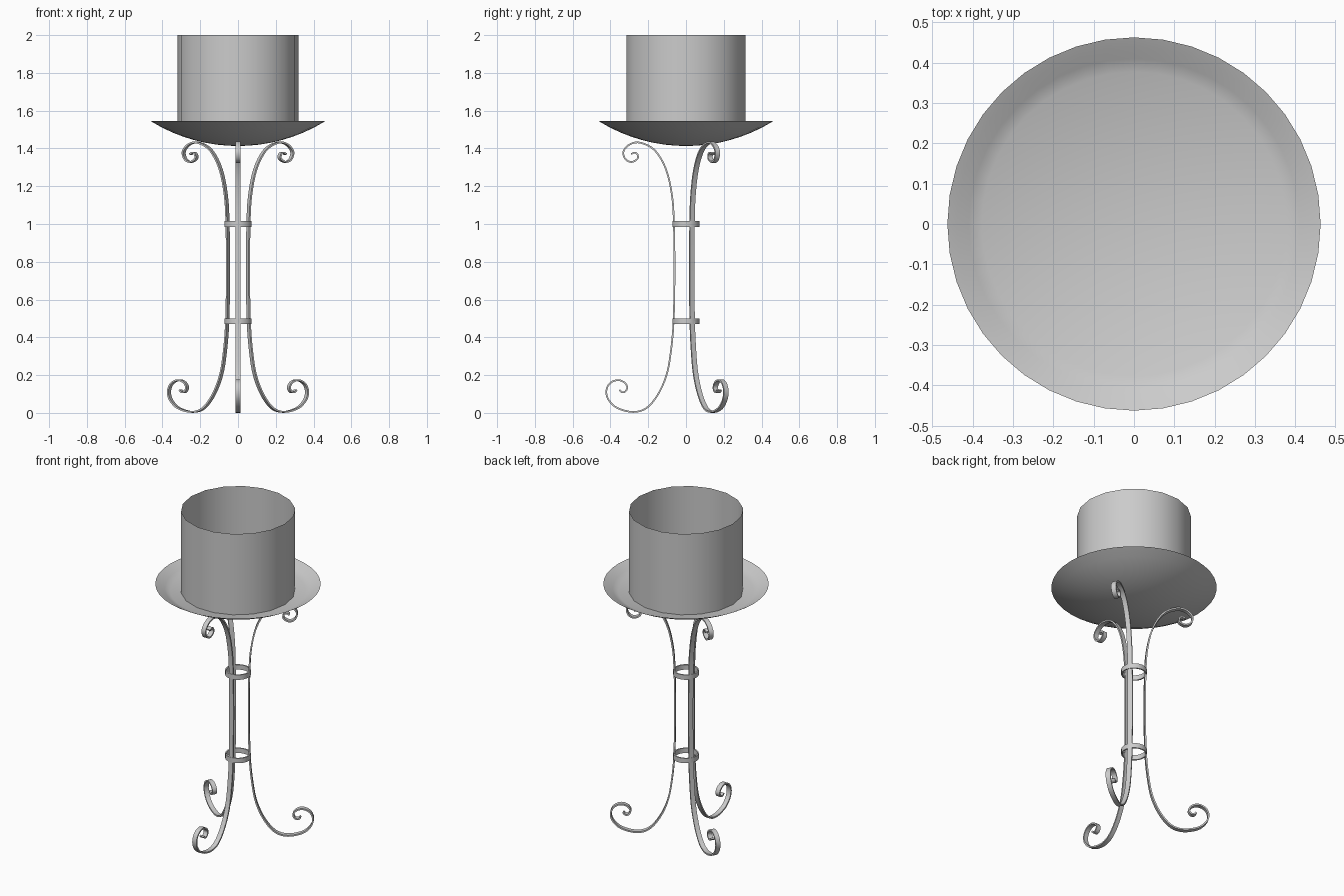
import bpy, bmesh, math
from mathutils import Vector

if "Cube" in bpy.data.objects:
    bpy.data.objects.remove(bpy.data.objects["Cube"])


def finish(name, bm, angle=40):
    bmesh.ops.recalc_face_normals(bm, faces=bm.faces[:])
    me = bpy.data.meshes.new(name)
    bm.to_mesh(me)
    bm.free()
    ob = bpy.data.objects.new(name, me)
    bpy.context.collection.objects.link(ob)
    bpy.ops.object.select_all(action='DESELECT')
    ob.select_set(True)
    bpy.context.view_layer.objects.active = ob
    bpy.ops.object.shade_smooth_by_angle(angle=math.radians(angle))
    return ob


def lathe(name, profile, sides, closed=False):
    """Spin an (r, z) profile round the z axis."""
    bm = bmesh.new()
    vs = [bm.verts.new((r, 0, z)) for r, z in profile]
    pairs = list(zip(vs, vs[1:])) + ([(vs[-1], vs[0])] if closed else [])
    es = [bm.edges.new(p) for p in pairs]
    bmesh.ops.spin(bm, geom=vs + es, cent=(0, 0, 0), axis=(0, 0, 1),
                   angle=math.tau, steps=sides, use_duplicate=False)
    bmesh.ops.remove_doubles(bm, verts=bm.verts[:], dist=1e-5)
    return finish(name, bm)


def smooth_path(pts, n=4):
    """Catmull-Rom samples through 2D points."""
    p = [Vector(q) for q in pts]
    p = [2 * p[0] - p[1]] + p + [2 * p[-1] - p[-2]]
    out = []
    for a, b, c, d in zip(p, p[1:], p[2:], p[3:]):
        for i in range(n):
            t = i / n
            out.append(0.5 * (2 * b + (c - a) * t + (2 * a - 5 * b + 4 * c - d) * t ** 2
                              + (3 * b - a - 3 * c + d) * t ** 3))
    return out + [p[-2]]


def strap(name, pts, angle, width=0.028, thick=0.009):
    """Flat bar swept along an (r, z) path, turned to the given angle."""
    path = smooth_path(pts)
    out = Vector((math.cos(angle), math.sin(angle), 0))
    side = Vector((-math.sin(angle), math.cos(angle), 0))
    bm = bmesh.new()
    rings = []
    for i, p in enumerate(path):
        t = (path[min(i + 1, len(path) - 1)] - path[max(i - 1, 0)]).normalized()
        n = Vector((-t.y, t.x)) * thick / 2
        ring = []
        for s, w in ((1, 1), (1, -1), (-1, -1), (-1, 1)):
            q = p + n * s
            ring.append(bm.verts.new(out * q.x + side * w * width / 2 + Vector((0, 0, q.y))))
        rings.append(ring)
    for a, b in zip(rings, rings[1:]):
        for k in range(4):
            bm.faces.new((a[k], a[(k + 1) % 4], b[(k + 1) % 4], b[k]))
    bm.faces.new(rings[0])
    bm.faces.new(rings[-1])
    return finish(name, bm)


# Scrolled legs: foot scroll, stem, top scroll
leg_path = [(.352, .122), (.34, .110), (.322, .113), (.311, .135), (.325, .160),
            (.355, .173), (.387, .167), (.412, .145), (.422, .108), (.408, .066),
            (.362, .025), (.28, .005), (.21, .025), (.15, .095), (.105, .195),
            (.082, .31), (.066, .48), (.061, .74), (.064, 1.0), (.074, 1.15),
            (.106, 1.29), (.165, 1.39), (.24, 1.43), (.295, 1.423), (.331, 1.385),
            (.322, 1.345), (.29, 1.328), (.257, 1.345), (.257, 1.368), (.272, 1.378),
            (.29, 1.370)]
for name, deg in (("front_leg", -90), ("right_leg", 30), ("left_leg", 150)):
    strap(name, leg_path, math.radians(deg))

# Collars holding the legs together
for name, z in (("lower_collar", .485), ("upper_collar", 1.0)):
    lathe(name, [(.064, z - .015), (.072, z - .015), (.072, z + .015), (.064, z + .015)],
          24, closed=True)

# Shallow dish with a flat floor inside
R, depth, z0 = .463, .132, 1.413
sphere = (R * R + depth * depth) / (2 * depth)
bowl = lambda r: z0 + sphere - math.sqrt(sphere ** 2 - r * r)
outer = [(R * i / 8, bowl(R * i / 8)) for i in range(9)]
inner = [(r, bowl(r) + .003) for r in (.44, .41, .378)]
lathe("dish", outer + inner + [(0, inner[-1][1])], 40)

# Open thin-walled candle cup
lathe("candle_cup", [(.32, inner[-1][1]), (.32, 2.0)], 18)
